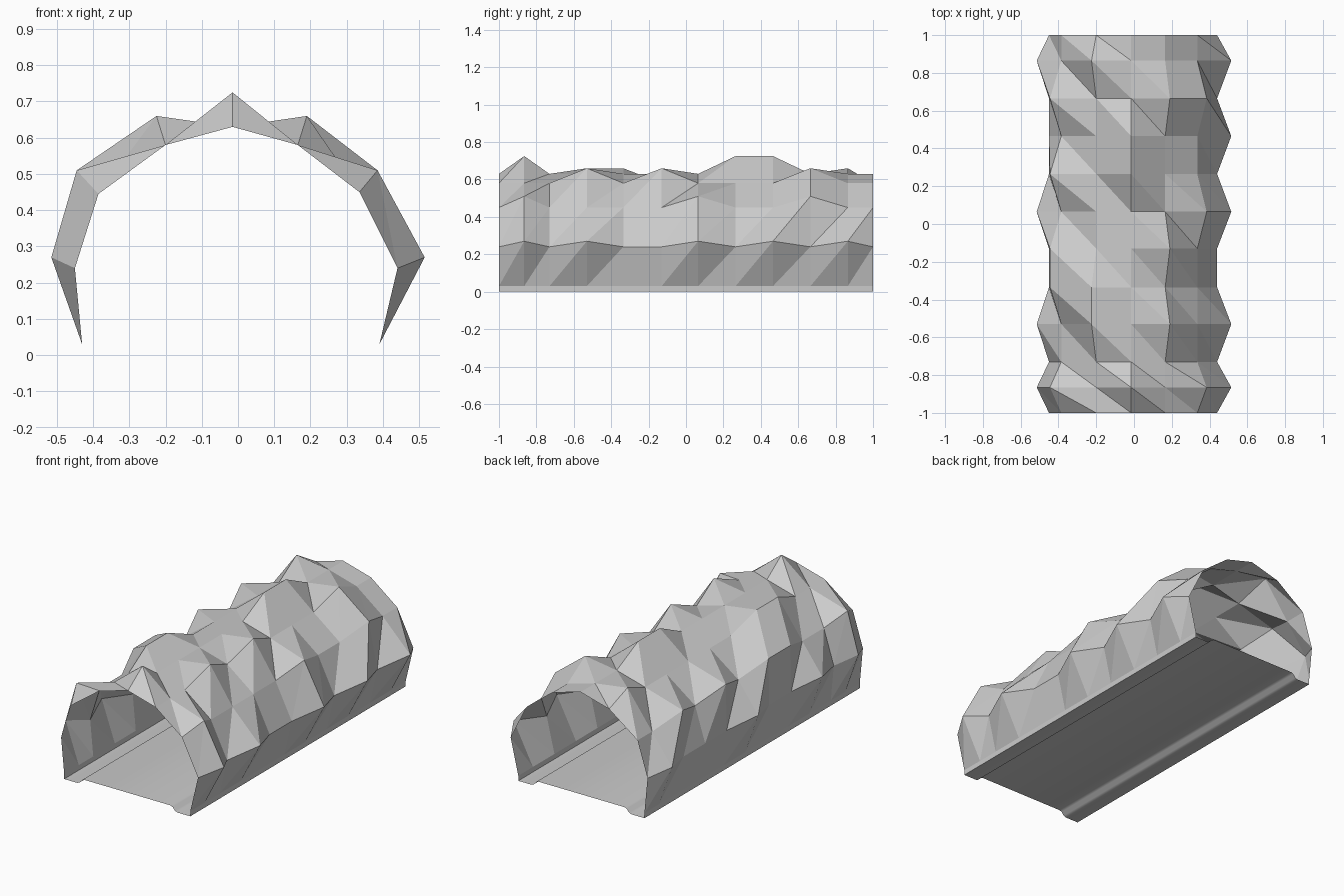
import bpy
import bmesh

cube = bpy.data.objects.get("Cube")
if cube:
    bpy.data.objects.remove(cube, do_unlink=True)

stone = bpy.data.materials.new("light_grey_stone")
stone.use_nodes = True
GREY = (0.6, 0.6, 0.6, 1)
stone.diffuse_color = GREY
shader = next(n for n in stone.node_tree.nodes if n.type == 'BSDF_PRINCIPLED')
shader.inputs["Base Color"].default_value = GREY
shader.inputs["Roughness"].default_value = 0.9


def finish(bm, name):
    mesh = bpy.data.meshes.new(name)
    bm.to_mesh(mesh)
    bm.free()
    mesh.materials.append(stone)
    obj = bpy.data.objects.new(name, mesh)
    bpy.context.collection.objects.link(obj)
    return obj


# Arch cross-sections: recessed and bulging positions of each column of rocks
LEFT_FOOT, RIGHT_FOOT, FOOT_Z = -0.43, 0.39, 0.03
inner = [(LEFT_FOOT, FOOT_Z), (-0.45, 0.24), (-0.385, 0.445), (-0.2, 0.58), (-0.015, 0.63),
         (0.165, 0.58), (0.335, 0.45), (0.44, 0.24), (RIGHT_FOOT, FOOT_Z)]
outer = [(LEFT_FOOT, FOOT_Z), (-0.515, 0.27), (-0.445, 0.51), (-0.225, 0.66), (-0.015, 0.725),
         (0.19, 0.66), (0.385, 0.51), (0.515, 0.27), (RIGHT_FOOT, FOOT_Z)]

# Rings from front to back; "o" marks a rock that bulges outwards
rings = [(-1, "........."), (-0.865, ".oo.o.oo."), (-0.73, "........."),
         (-0.53, ".o.o.o.o."), (-0.335, "..oo....."), (-0.13, "..o..o..."),
         (0.065, ".o....oo."), (0.265, "..o.o...."), (0.465, "....o..o."),
         (0.665, "..o..oo.."), (0.865, ".o.o...o."), (1, ".........")]

# Faceted rock vault
bm = bmesh.new()
grid = []
for y, pattern in rings:
    ring = []
    for mark, low, high in zip(pattern, inner, outer):
        x, z = high if mark == "o" else low
        ring.append(bm.verts.new((x, y, z)))
    grid.append(ring)
for front, back in zip(grid, grid[1:]):
    for k in range(len(front) - 1):
        bm.faces.new((front[k], front[k + 1], back[k]))
        bm.faces.new((front[k + 1], back[k + 1], back[k]))
finish(bm, "rock_vault")

# Floor sheet with a lowered gutter and a short upright edge on each side
half = [(0, FOOT_Z), (0, 0), (0.085, 0), (0.1, 0.006), (0.115, 0.024), (0.13, FOOT_Z)]
profile = [(LEFT_FOOT + dx, z) for dx, z in half]
profile += [(RIGHT_FOOT - dx, z) for dx, z in reversed(half)]
bm = bmesh.new()
ends = [[bm.verts.new((x, y, z)) for x, z in profile] for y in (-1, 1)]
for k in range(len(profile) - 1):
    bm.faces.new((ends[0][k], ends[0][k + 1], ends[1][k + 1], ends[1][k]))
floor = finish(bm, "tunnel_floor")
bpy.ops.object.select_all(action='DESELECT')
bpy.context.view_layer.objects.active = floor
floor.select_set(True)
bpy.ops.object.shade_smooth_by_angle(angle=1.0)
